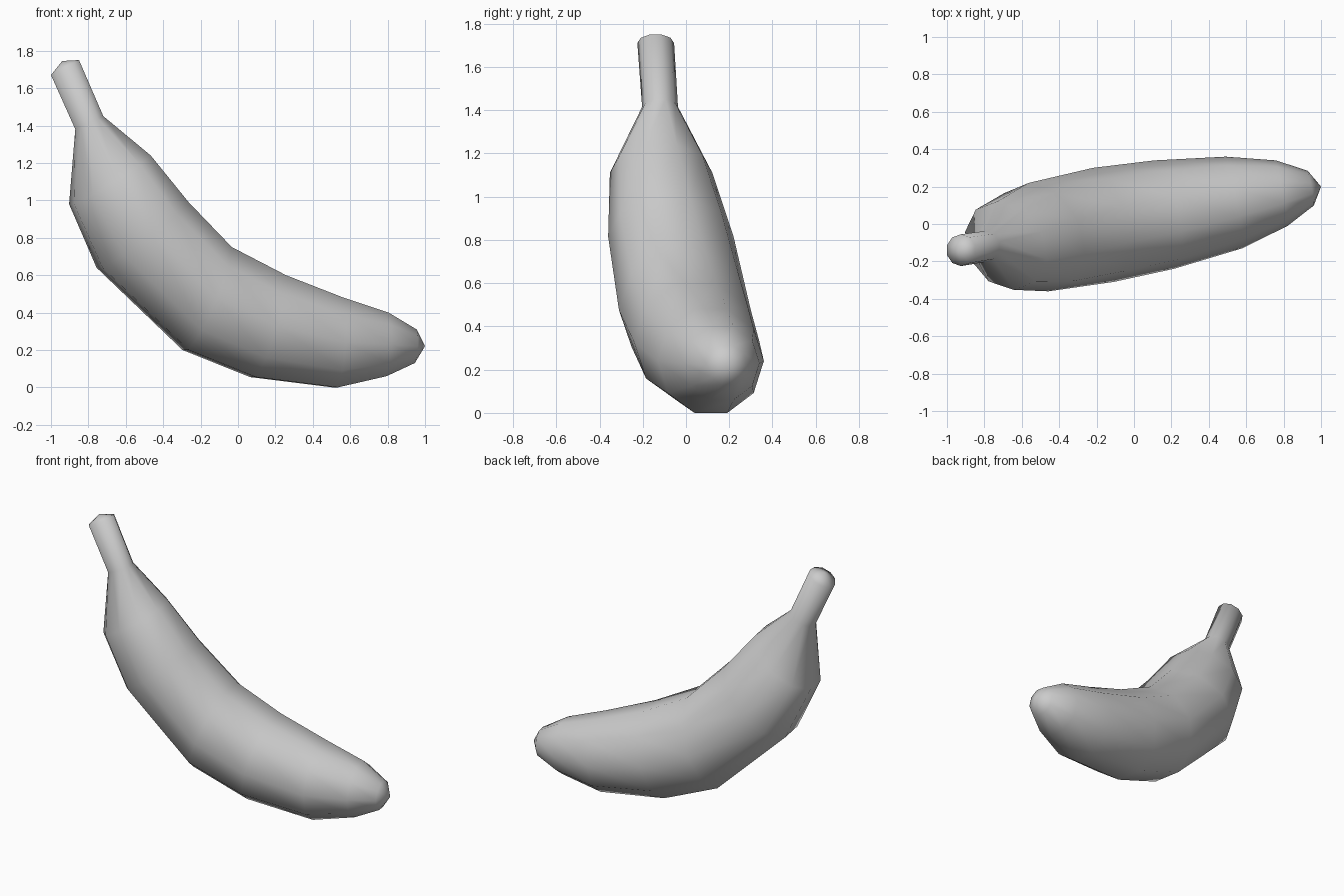
import bpy, bmesh, math
from mathutils import Vector

if "Cube" in bpy.data.objects:
    bpy.data.objects.remove(bpy.data.objects["Cube"])

SIDES = 10
# Cross-sections: outer x, outer z, inner x, inner z, centre y, half width
SECTIONS = [
    (-1.00, 1.67, -0.85, 1.75, -0.14, 0.085),
    (-0.87, 1.38, -0.72, 1.45, -0.12, 0.083),
    (-0.89, 0.98, -0.48, 1.24, -0.115, 0.237),
    (-0.74, 0.64, -0.28, 0.99, -0.07, 0.29),
    (-0.28, 0.20, -0.05, 0.75, -0.005, 0.305),
    (0.08, 0.055, 0.24, 0.60, 0.05, 0.29),
    (0.52, 0.00, 0.55, 0.48, 0.115, 0.245),
    (0.785, 0.06, 0.795, 0.40, 0.165, 0.175),
    (0.94, 0.13, 0.95, 0.31, 0.192, 0.093),
]

bm = bmesh.new()


def add_ring(ox, oz, ix, iz, cy, half):
    centre = Vector(((ox + ix) / 2, cy, (oz + iz) / 2))
    # Ring is turned slightly because the fruit runs diagonally in plan
    side = Vector((-0.18 * half, half, 0))
    up = Vector(((ix - ox) / 2, 0, (iz - oz) / 2)) / math.sin(math.radians(72))
    if half < 0.09:
        side.x = 0
    return [bm.verts.new(centre + side * math.cos(a) + up * math.sin(a))
            for a in (2 * math.pi * k / SIDES for k in range(SIDES))]


def cap(ring, point):
    pole = bm.verts.new(point)
    for k in range(SIDES):
        bm.faces.new((ring[k], ring[(k + 1) % SIDES], pole))


# Skin lofted from stem to blossom end
rings = [add_ring(*s) for s in SECTIONS]
for a, b in zip(rings, rings[1:]):
    for k in range(SIDES):
        n = (k + 1) % SIDES
        bm.faces.new((a[k], a[n], b[n], b[k]))

# Stem top and blossom tip
cap(rings[0], (-0.94, -0.14, 1.745))
cap(rings[-1], (1.0, 0.20, 0.22))

bmesh.ops.recalc_face_normals(bm, faces=bm.faces)
for f in bm.faces:
    f.smooth = True
mesh = bpy.data.meshes.new("banana")
bm.to_mesh(mesh)
bm.free()
banana = bpy.data.objects.new("banana", mesh)
bpy.context.collection.objects.link(banana)
